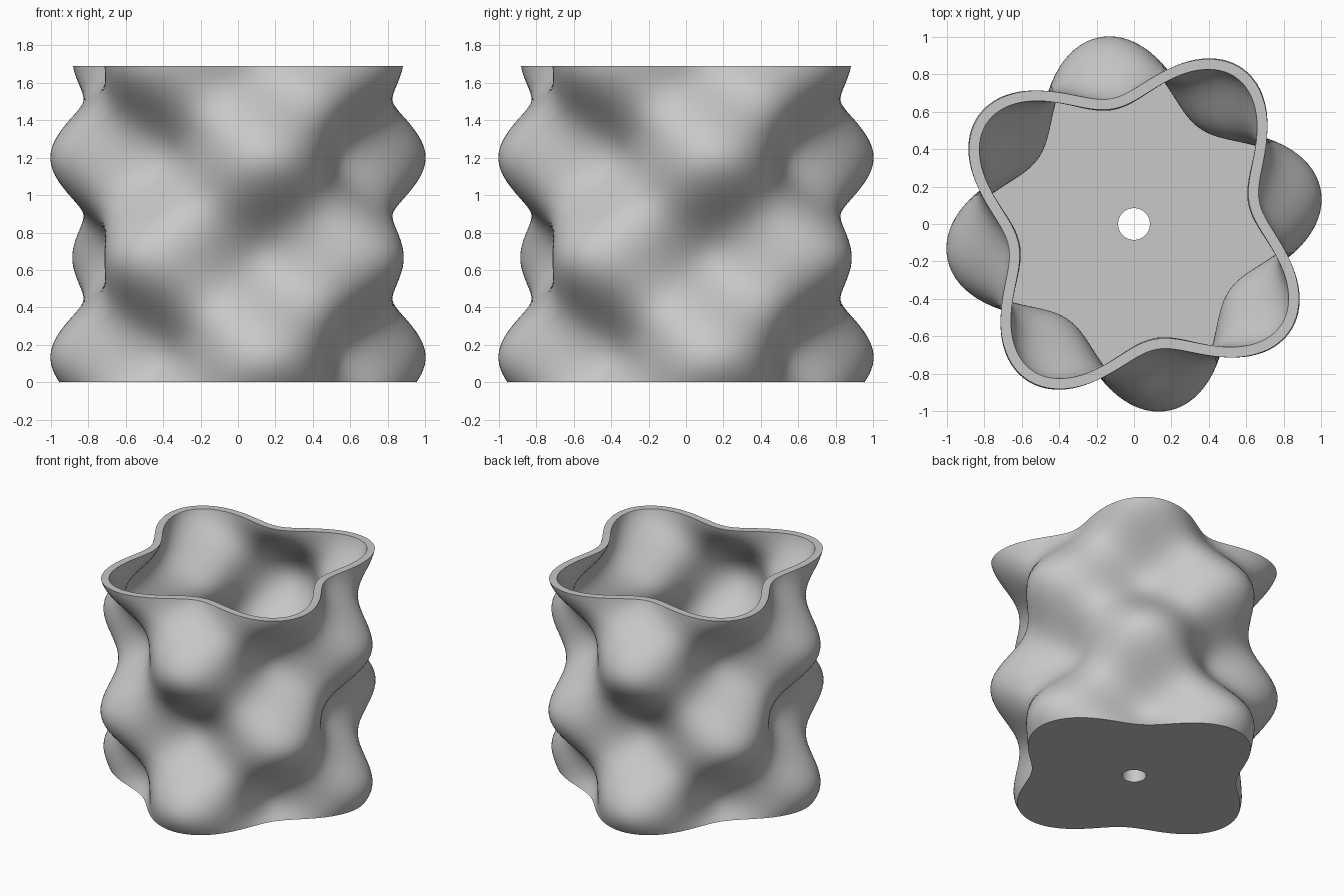
import bpy, bmesh, math
from mathutils import Vector

cube = bpy.data.objects.get("Cube")
if cube:
    bpy.data.objects.remove(cube)

SEGMENTS, LEVELS = 192, 72
HEIGHT, FLOOR, WALL = 1.69, 0.1, 0.055
HOLE = 0.085
RADIUS, BUMP, LOBES = 0.845, 0.17, 4
TURN = math.radians(10.3)
PERIOD, FIRST_PEAK = 1.067, 0.133


def wall_ring(z, inset=0.0):
    """Lobed cross-section at height z, offset inward by the wall thickness."""
    swell = BUMP * math.cos(math.tau * (z - FIRST_PEAK) / PERIOD)
    ring = []
    for i in range(SEGMENTS):
        a = math.tau * i / SEGMENTS
        r = RADIUS + swell * math.cos(LOBES * (a - TURN))
        slope = -LOBES * swell * math.sin(LOBES * (a - TURN))
        out = Vector((math.cos(a), math.sin(a), 0))
        side = Vector((-math.sin(a), math.cos(a), 0))
        normal = (out * r - side * slope).normalized()
        ring.append(out * r - normal * inset + Vector((0, 0, z)))
    return ring


def hole_ring(z):
    return [Vector((HOLE * math.cos(math.tau * i / SEGMENTS),
                    HOLE * math.sin(math.tau * i / SEGMENTS), z))
            for i in range(SEGMENTS)]


# Closed profile: drain hole, underside, outer wall, rim, inner wall, floor
rings = [hole_ring(0)]
rings += [wall_ring(HEIGHT * k / LEVELS) for k in range(LEVELS + 1)]
rings += [wall_ring(HEIGHT + (FLOOR - HEIGHT) * k / LEVELS, WALL)
          for k in range(LEVELS + 1)]
rings.append(hole_ring(FLOOR))

bm = bmesh.new()
loops = [[bm.verts.new(p) for p in ring] for ring in rings]
for k, low in enumerate(loops):
    high = loops[(k + 1) % len(loops)]
    for i in range(SEGMENTS):
        j = (i + 1) % SEGMENTS
        bm.faces.new((low[i], low[j], high[j], high[i]))
bmesh.ops.recalc_face_normals(bm, faces=bm.faces)

mesh = bpy.data.meshes.new("planter_pot")
bm.to_mesh(mesh)
bm.free()
pot = bpy.data.objects.new("planter_pot", mesh)
bpy.context.collection.objects.link(pot)

# Plain grey finish
grey = bpy.data.materials.new("light_grey")
grey.use_nodes = True
colour = (0.58, 0.58, 0.58, 1)
grey.diffuse_color = colour
grey.node_tree.nodes["Principled BSDF"].inputs["Base Color"].default_value = colour
mesh.materials.append(grey)

# Smooth walls with crisp rim and base edges
bpy.ops.object.select_all(action='DESELECT')
pot.select_set(True)
bpy.context.view_layer.objects.active = pot
bpy.ops.object.shade_smooth_by_angle(angle=math.radians(30))
